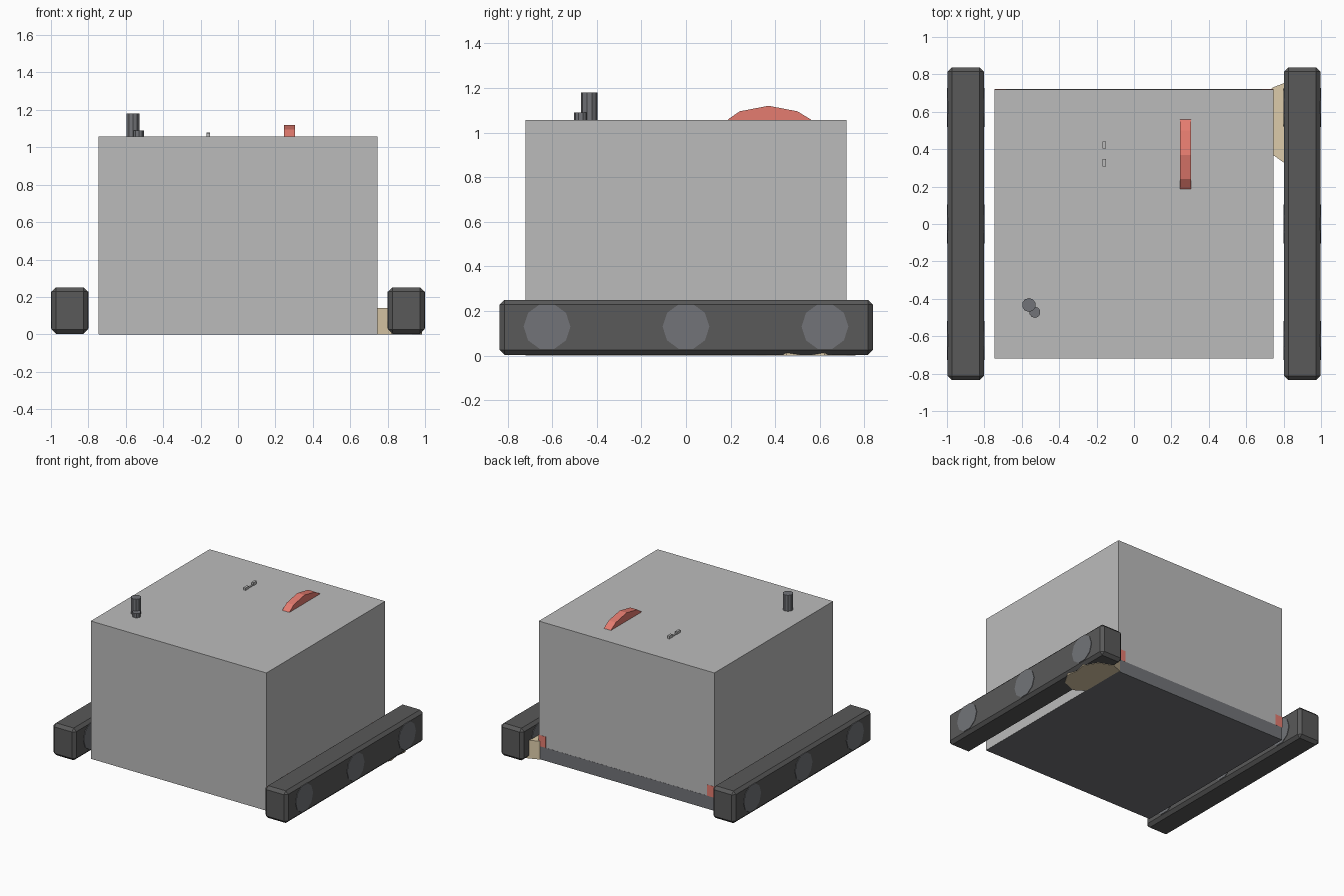
import bpy, bmesh
from math import pi

if "Cube" in bpy.data.objects:
    bpy.data.objects.remove(bpy.data.objects["Cube"])


def mat(name, r, g, b):
    m = bpy.data.materials.new(name)
    m.diffuse_color = (r, g, b, 1)
    m.use_nodes = True
    m.node_tree.nodes["Principled BSDF"].inputs["Base Color"].default_value = m.diffuse_color
    return m


GREY = mat("body_grey", 0.5, 0.5, 0.5)
DARK = mat("track_dark", 0.1, 0.1, 0.1)
STEEL = mat("steel", 0.17, 0.175, 0.19)
RED = mat("red", 0.78, 0.2, 0.16)
TAN = mat("tan", 0.72, 0.6, 0.4)


def finish(name, bm, material):
    bmesh.ops.recalc_face_normals(bm, faces=bm.faces)
    me = bpy.data.meshes.new(name)
    bm.to_mesh(me)
    bm.free()
    me.materials.append(material)
    ob = bpy.data.objects.new(name, me)
    bpy.context.collection.objects.link(ob)
    return ob


def box(name, x, y, z, material, bevel=0):
    bm = bmesh.new()
    bmesh.ops.create_cube(bm, size=1)
    for v in bm.verts:
        v.co = [(r[0] + r[1]) / 2 + c * (r[1] - r[0]) for r, c in zip((x, y, z), v.co)]
    if bevel:
        bmesh.ops.bevel(bm, geom=bm.edges[:], offset=bevel, segments=1, affect='EDGES')
    return finish(name, bm, material)


def cylinder(name, loc, radius, depth, material, rot=(0, 0, 0), sides=10):
    bm = bmesh.new()
    bmesh.ops.create_cone(bm, cap_ends=True, segments=sides, radius1=radius,
                          radius2=radius, depth=depth)
    ob = finish(name, bm, material)
    ob.location, ob.rotation_euler = loc, rot
    return ob


def prism(name, points, offset, material):
    bm = bmesh.new()
    face = bm.faces.new([bm.verts.new(p) for p in points])
    ext = bmesh.ops.extrude_face_region(bm, geom=[face])
    bmesh.ops.translate(bm, vec=offset,
                        verts=[g for g in ext['geom'] if isinstance(g, bmesh.types.BMVert)])
    return finish(name, bm, material)


# Main body and the chassis plate showing at its back and underside
box("body", (-0.745, 0.745), (-0.72, 0.72), (0.001, 1.057), GREY)
box("chassis_plate", (-0.744, 0.744), (-0.719, 0.721), (0, 0.10), STEEL)

# Tracks, wheels and red side rails
for side, s in (("left", -1), ("right", 1)):
    box(side + "_track", sorted((s * 0.803, s * 0.996)), (-0.835, 0.838), (0.003, 0.25),
        DARK, 0.022)
    box(side + "_rail", sorted((s * 0.685, s * 0.746)), (-0.719, 0.7215), (0.10, 0.185), RED)
    for i, y in enumerate((-0.623, 0, 0.623)):
        cylinder(f"{side}_wheel_{i + 1}", (s * 0.8995, y, 0.13), 0.105, 0.201, STEEL,
                 (0, pi / 2, 0))

# Arched red fin on the roof
fin = [(0.13, 1.0), (0.19, 1.06), (0.24, 1.095), (0.37, 1.12), (0.50, 1.095),
       (0.557, 1.06), (0.61, 1.0)]
prism("roof_fin", [(0.245, y, z) for y, z in fin], (0.06, 0, 0), RED)

# Exhaust stacks
cylinder("tall_exhaust", (-0.562, -0.433, 1.09), 0.037, 0.18, STEEL)
cylinder("short_exhaust", (-0.53, -0.472, 1.045), 0.03, 0.09, STEEL)

# Small roof latch
box("latch_front", (-0.169, -0.151), (0.308, 0.348), (1.05, 1.076), GREY)
box("latch_bar", (-0.166, -0.154), (0.34, 0.41), (1.05, 1.063), GREY)
box("latch_back", (-0.169, -0.151), (0.405, 0.442), (1.05, 1.08), GREY)

# Tan block wedged beneath the right track
block = [(0.64, 0.42), (0.742, 0.37), (0.82, 0.315), (0.93, 0.36), (0.984, 0.45),
         (0.97, 0.54), (0.984, 0.62), (0.93, 0.72), (0.82, 0.76), (0.742, 0.73), (0.66, 0.64)]
prism("tan_block", [(x, y, 0) for x, y in block], (0, 0, 0.14), TAN)
